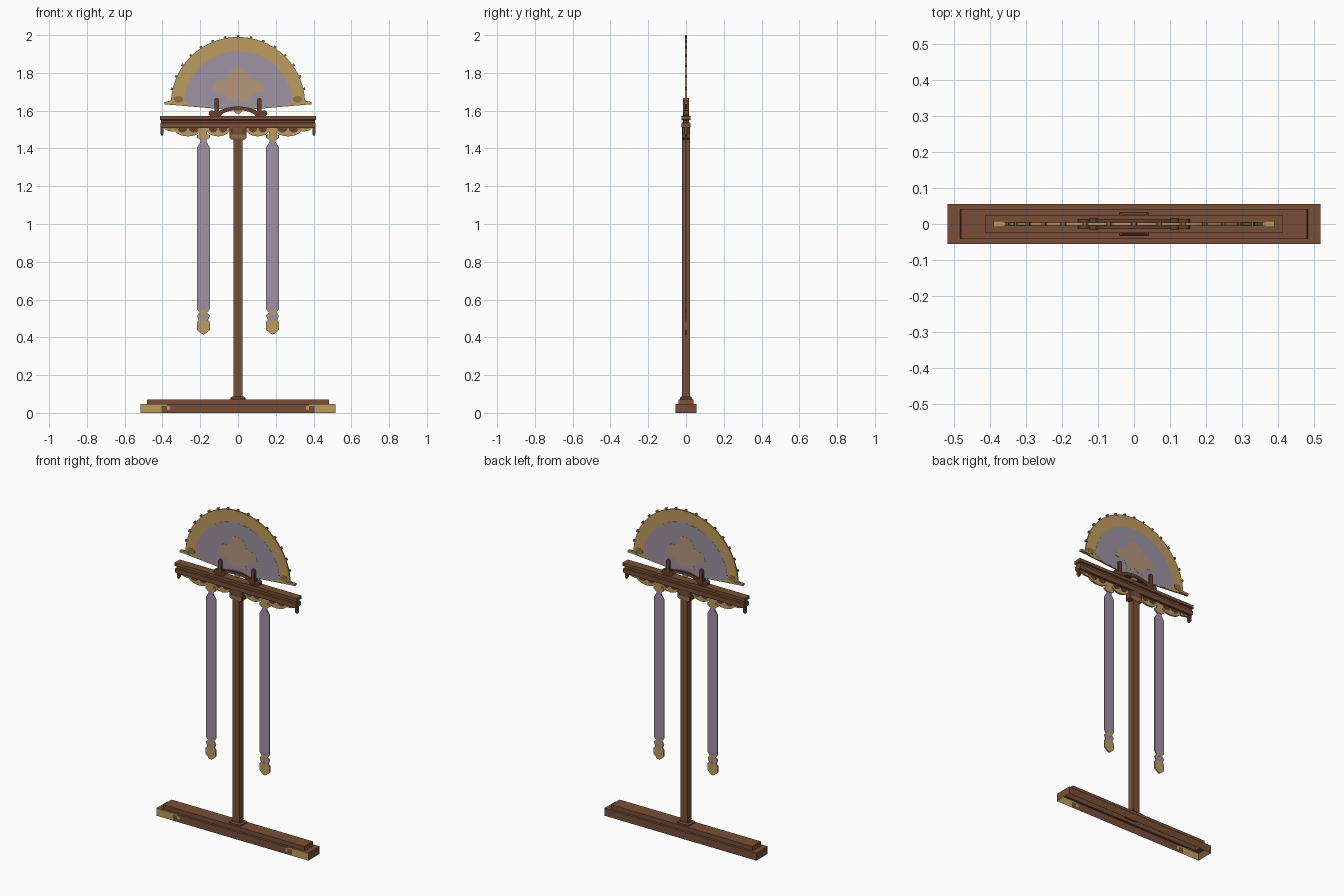
import bpy, bmesh, math
from mathutils import Vector

if "Cube" in bpy.data.objects:
    bpy.data.objects.remove(bpy.data.objects["Cube"])


def material(name, r, g, b):
    m = bpy.data.materials.new(name)
    lin = [((c / 255 + 0.055) / 1.055) ** 2.4 for c in (r, g, b)]
    m.diffuse_color = (*lin, 1)
    m.use_nodes = True
    m.node_tree.nodes["Principled BSDF"].inputs["Base Color"].default_value = m.diffuse_color
    return m


WOOD = material("brown wood", 120, 79, 55)
DARK = material("dark wood", 103, 64, 44)
GOLD = material("gold", 189, 155, 95)
BRONZE = material("dull bronze", 150, 112, 68)
PURPLE = material("grey purple", 157, 147, 162)
TAN = material("emblem tan", 180, 150, 124)


def finish(bm, name, *mats):
    bmesh.ops.recalc_face_normals(bm, faces=bm.faces)
    me = bpy.data.meshes.new(name)
    bm.to_mesh(me)
    bm.free()
    for m in mats:
        me.materials.append(m)
    ob = bpy.data.objects.new(name, me)
    bpy.context.collection.objects.link(ob)
    return ob


def prism(name, pts, t, mat):
    """Outline in x, z extruded to y = -t..t."""
    bm = bmesh.new()
    f = bm.faces.new([bm.verts.new((x, -t, z)) for x, z in pts])
    r = bmesh.ops.extrude_face_region(bm, geom=[f])
    bmesh.ops.translate(bm, vec=(0, 2 * t, 0),
                        verts=[v for v in r["geom"] if isinstance(v, bmesh.types.BMVert)])
    return finish(bm, name, mat)


def loft(name, rings, mat, cap_bottom=True):
    """Stacked rectangles (half x, half y, z)."""
    bm = bmesh.new()
    loops = [[bm.verts.new((sx * a, sy * b, z)) for sx, sy in ((-1, -1), (1, -1), (1, 1), (-1, 1))]
             for a, b, z in rings]
    for p, q in zip(loops, loops[1:]):
        for i in range(4):
            j = (i + 1) % 4
            bm.faces.new((p[i], p[j], q[j], q[i]))
    bm.faces.new(loops[-1])
    if cap_bottom:
        bm.faces.new(loops[0][::-1])
    return finish(bm, name, mat)


def rect(cx, z0, z1, hx):
    return [(cx - hx, z0), (cx + hx, z0), (cx + hx, z1), (cx - hx, z1)]


def arc(cx, cz, rx, rz, a0, a1, n):
    return [(cx + rx * math.cos(math.radians(a0 + (a1 - a0) * i / n)),
             cz + rz * math.sin(math.radians(a0 + (a1 - a0) * i / n))) for i in range(n + 1)]


def mirror(half):
    """Close a right-hand outline (top to bottom) across x = 0."""
    return half + [(-x, z) for x, z in reversed(half) if x > 1e-5]


# base: stepped plinth open underneath, gilded at the front ends
base = loft("base", [(.517, .055, 0), (.517, .055, .046), (.483, .041, .046), (.480, .041, .072)],
            WOOD, cap_bottom=False)
base.data.materials.append(GOLD)
bm = bmesh.new()
bm.from_mesh(base.data)
for co, no in [((s * x, 0, 0), (1, 0, 0)) for s in (-1, 1) for x in (.36, .375, .405)] + \
        [((0, 0, .016), (0, 0, 1)), ((0, 0, .036), (0, 0, 1))]:
    bmesh.ops.bisect_plane(bm, geom=bm.verts[:] + bm.edges[:] + bm.faces[:], plane_co=co, plane_no=no)
for f in bm.faces:
    c = f.calc_center_median()
    x = abs(c.x)
    if c.y < -.054 and x < .516 and (x > .405 or (x > .375 and c.z > .036) or (.36 < x < .375 and .016 < c.z < .036)):
        f.material_index = 1
bm.to_mesh(base.data)
bm.free()

# post, foot and capital
loft("post_foot", [(.04, .032, .06), (.04, .032, .08), (.03, .026, .087)], WOOD)
loft("post", [(.023, .02, .05), (.023, .02, 1.515)], WOOD)
loft("post_capital", [(.034, .016, 1.447), (.044, .018, 1.455), (.044, .018, 1.512)], DARK)
prism("capital_gilding", rect(0, 1.452, 1.475, .04), .021, BRONZE)

# crossbeam with lips and a groove along its length
loft("crossbeam", [(.405, .021, 1.508), (.411, .023, 1.512), (.411, .023, 1.535), (.407, .017, 1.537),
                   (.407, .017, 1.549), (.414, .025, 1.552), (.414, .025, 1.571)], WOOD)

for s, side in ((-1, "left"), (1, "right")):
    # drops under the beam ends
    loft(side + "_beam_drop", [(.004, .005, 1.468), (.008, .009, 1.478), (.008, .009, 1.515)],
         DARK).location.x = s * .402
    # scalloped fringe with dark carved insets
    for i, (cx, rx, rz) in enumerate(((.345, .045, .02), (.265, .075, .046), (.105, .065, .046))):
        prism(f"{side}_fringe_{i}", arc(s * cx, 1.51, rx, rz, 180, 360, 14), .005, GOLD)
        for dx in (-.4, .4):
            prism(f"{side}_fringe_inset_{i}", arc(s * cx + dx * rx, 1.51, rx * .36, rz * .55, 180, 360, 8),
                  .0065, BRONZE if i == 0 else DARK)
    # hanging banner: gold hanger, purple strip, gold tip
    bx = s * .183
    prism(side + "_banner_hanger", [(bx + x, z) for x, z in mirror(
        [(.02, 1.51), (.02, 1.475), (.034, 1.47), (.034, 1.457), (.016, 1.445)])], .005, GOLD)
    prism(side + "_banner", [(bx + x, z) for x, z in mirror(
        [(.016, 1.45), (.016, 1.435), (.034, 1.405), (.034, .55), (.02, .53), (.034, .515), (.022, .485)])],
        .003, PURPLE)
    prism(side + "_banner_band", [(bx + x, z) for x, z in mirror(
        [(.028, .541), (.019, .53), (.033, .515), (.028, .505), (0, .525)])], .0036, GOLD)
    prism(side + "_banner_tip", [(bx + x, z) for x, z in mirror(
        [(.024, .49), (.034, .48), (.034, .44), (.012, .42), (0, .415)])], .004, GOLD)
    # upright holding the fan, with scroll feet
    ux = s * .113
    prism(side + "_fan_upright", rect(ux, 1.565, 1.655, .012)[:2] + arc(ux, 1.655, .012, .012, 0, 180, 8),
          .016, DARK)
    prism(side + "_scroll_foot", arc(s * .138, 1.586, .017, .016, 0, 337.5, 15), .014, DARK)

# arch between the uprights
prism("fan_arch", arc(0, 1.572, .115, .05, 0, 180, 20) + arc(0, 1.568, .092, .034, 180, 0, 20), .014, DARK)
prism("arch_jewel", arc(0, 1.6, .02, .016, 0, 330, 11), .009, GOLD)

# fan: gold border, purple field, emblem, both sides
FZ = 1.635
prism("fan_border", [(.39, 1.634), (.39, 1.645)] + arc(0, FZ, .355, .355, 3, 177, 48)
      + [(-.39, 1.645), (-.39, 1.634), (-.11, 1.61), (0, 1.604), (.11, 1.61)], .004, GOLD)
prism("fan_field", arc(0, FZ, .286, .28, 4, 176, 40)
      + [(-.25, 1.626), (-.11, 1.613), (0, 1.607), (.11, 1.613), (.25, 1.626)], .0048, PURPLE)
prism("fan_emblem", mirror([(0, 1.83), (.03, 1.828), (.05, 1.805), (.062, 1.768), (.095, 1.765), (.125, 1.745),
                            (.141, 1.7), (.085, 1.695), (.055, 1.67), (.06, 1.645), (.02, 1.65), (0, 1.665)]),
      .0056, TAN)
for s, side in ((-1, "left"), (1, "right")):
    prism(side + "_fan_rosette", arc(s * .315, 1.66, .026, .018, 0, 324, 9), .0055, BRONZE)
    prism(side + "_fan_ledge", rect(s * .36, 1.635, 1.647, .03), .009, GOLD)

# knobs round the fan rim
for i in range(15):
    a = math.radians(13 + 154 * i / 14)
    d, n = Vector((math.cos(a), math.sin(a))), Vector((-math.sin(a), math.cos(a)))
    c = Vector((0, FZ))
    prism(f"rim_knob_{i}", [tuple(c + d * r + n * w) for r, w in
                            ((.35, -.005), (.358, -.005), (.361, -.008), (.365, -.005),
                             (.365, .005), (.361, .008), (.358, .005), (.35, .005))], .006, BRONZE)
